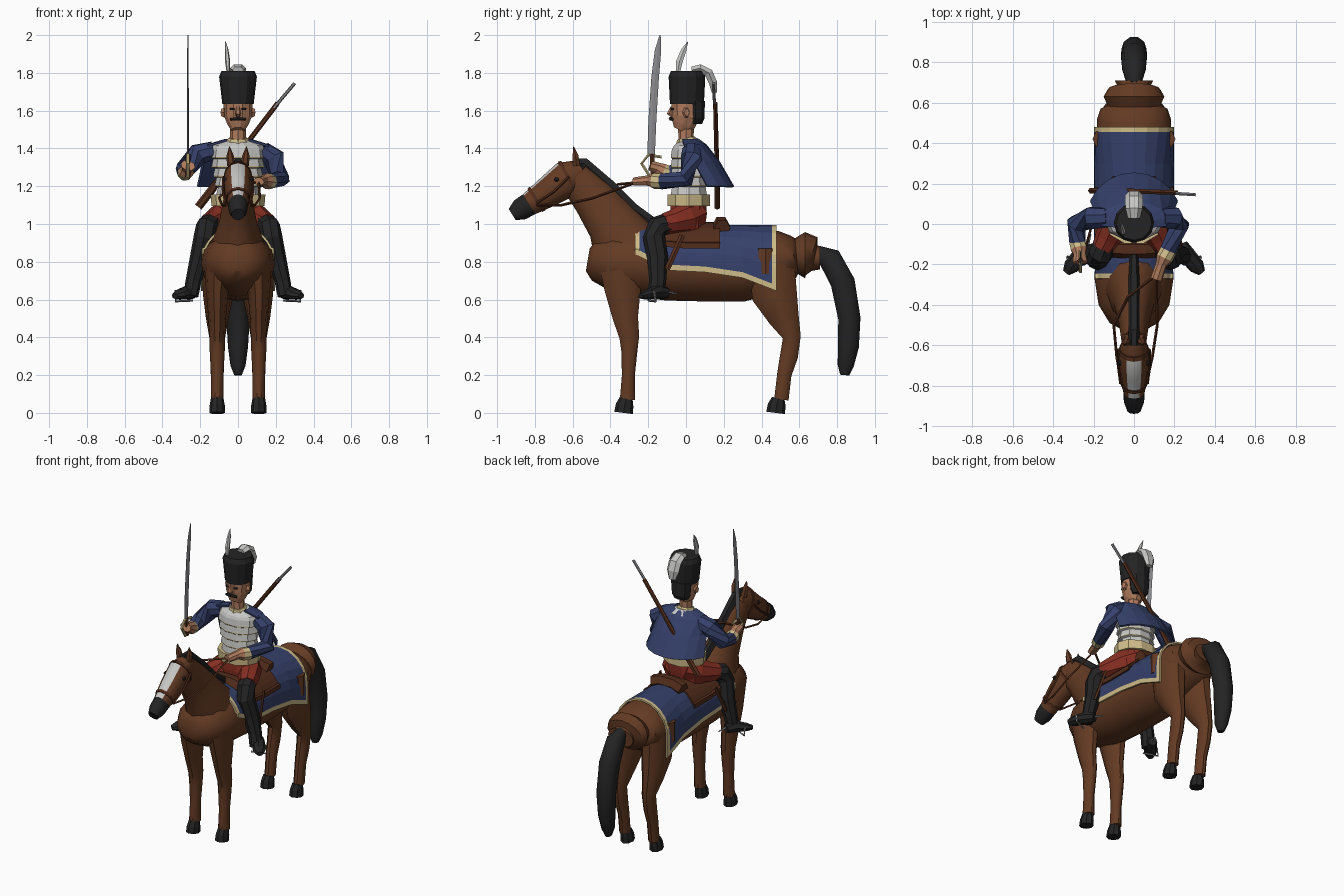
import bpy, bmesh, math
from mathutils import Vector

PALETTE = {
    "horse_brown": (.125, .043, .017), "black": (.017, .017, .018), "blue": (.036, .052, .145),
    "cream": (.62, .50, .25), "red": (.24, .028, .016), "pale_grey": (.56, .56, .55),
    "skin": (.44, .20, .11), "steel": (.26, .26, .28), "leather": (.085, .026, .011),
}
MATS = {}
for key, rgb in PALETTE.items():
    MATS[key] = bpy.data.materials.new(key)
    MATS[key].diffuse_color = (*rgb, 1)


def finish(name, bm, mats, smooth=None):
    bmesh.ops.recalc_face_normals(bm, faces=bm.faces)
    me = bpy.data.meshes.new(name)
    bm.to_mesh(me)
    bm.free()
    for m in mats:
        me.materials.append(MATS[m])
    if smooth:
        me.polygons.foreach_set("use_smooth", [True] * len(me.polygons))
        me.set_sharp_from_angle(angle=math.radians(smooth))
    ob = bpy.data.objects.new(name, me)
    bpy.context.collection.objects.link(ob)
    return ob


def loft(name, stations, *mats, n=8, side=(1, 0, 0), rule=None, smooth=None):
    """Skin of elliptical rings; a station is x, y, z, half width, half depth."""
    bm = bmesh.new()
    pts = [Vector(s[:3]) for s in stations]
    rings = []
    for i, s in enumerate(stations):
        t = (pts[min(i + 1, len(pts) - 1)] - pts[max(i - 1, 0)]).normalized()
        u = Vector(side)
        u = (u - t * u.dot(t)).normalized()
        v = t.cross(u)
        rings.append([bm.verts.new(pts[i] + u * s[3] * math.cos(a) + v * s[-1] * math.sin(a))
                      for a in (2 * math.pi * j / n for j in range(n))])
    for i in range(len(rings) - 1):
        for j in range(n):
            k = (j + 1) % n
            f = bm.faces.new((rings[i][j], rings[i][k], rings[i + 1][k], rings[i + 1][j]))
            f.material_index = rule(i, j) if rule else 0
    for ring, i in ((rings[0], 0), (rings[-1], len(rings) - 2)):
        f = bm.faces.new(ring)
        f.material_index = rule(i, 0) if rule else 0
    return finish(name, bm, mats, smooth)


def pair(name, stations, *mats, **kw):
    for sx, tag in ((1, "left"), (-1, "right")):
        loft(f"{tag}_{name}", [(sx * s[0], *s[1:]) for s in stations], *mats, **kw)


def sheet(name, rows, a, b, zc, *mats, trim=.03, steps=7):
    """Cloth draped over the barrel; a row is y and hem height."""
    bm = bmesh.new()
    grid = []
    for y, hem in rows:
        half = []
        end = math.acos((hem - zc) / b)
        for k in range(steps + 1):
            th = end * k / steps
            half.append((a * math.sin(min(th, math.pi / 2)), y, zc + b * math.cos(th)))
        x, _, z = half[-1]
        half.insert(-1, (x, y, z + trim))
        grid.append([bm.verts.new((-p[0], p[1], p[2])) for p in half[:0:-1]] + [bm.verts.new(p) for p in half])
    last = len(grid[0]) - 2
    for i in range(len(grid) - 1):
        for j in range(last + 1):
            f = bm.faces.new((grid[i][j], grid[i][j + 1], grid[i + 1][j + 1], grid[i + 1][j]))
            if len(mats) > 1 and (i in (0, len(grid) - 2) or j in (0, last)):
                f.material_index = 1
    ob = finish(name, bm, mats)
    mod = ob.modifiers.new("thickness", "SOLIDIFY")
    mod.thickness = .012
    return ob


def box(name, c, size, mat):
    bm = bmesh.new()
    bmesh.ops.create_cube(bm, size=1)
    for v in bm.verts:
        v.co = Vector(c) + Vector([v.co[i] * size[i] for i in range(3)])
    return finish(name, bm, [mat])


def tube(name, pts, r, mat, n=6, side=(1, 0, 0)):
    return loft(name, [(*p, r, r) for p in pts], mat, n=n, side=side)


# Horse barrel with stepped rump
loft("horse_body", [(0, y, z, a, b) for y, z, a, b in (
    (-.52, .81, .06, .06), (-.49, .805, .12, .105), (-.4, .80, .175, .15), (-.27, .79, .195, .175),
    (-.1, .785, .19, .19), (.1, .78, .185, .19), (.3, .78, .185, .19), (.42, .80, .185, .175),
    (.52, .82, .182, .145), (.57, .83, .165, .11), (.585, .83, .13, .095), (.63, .835, .15, .122),
    (.665, .83, .13, .105), (.68, .82, .08, .07), (.71, .82, .095, .06))],
    "horse_brown", n=16, smooth=40)
# Neck, mane, head
loft("horse_neck", [(0, -.27, .82, .15, .2), (0, -.33, .90, .14, .18), (0, -.39, 1.01, .10, .14),
                    (0, -.49, 1.14, .075, .115), (0, -.59, 1.25, .06, .09)], "horse_brown", n=12, smooth=40)
loft("mane", [(0, -.6, 1.32, .024, .03), (0, -.54, 1.32, .028, .035), (0, -.4, 1.2, .028, .035),
              (0, -.28, 1.08, .028, .035), (0, -.15, .99, .02, .03)], "black", n=6)
loft("horse_head", [(0, -.545, 1.285, .05, .06), (0, -.63, 1.24, .075, .098), (0, -.73, 1.17, .07, .082),
                    (0, -.83, 1.105, .053, .062), (0, -.88, 1.075, .05, .058), (0, -.92, 1.05, .035, .035)],
     "horse_brown", "black", "pale_grey", n=12, smooth=40,
     rule=lambda i, j: 1 if i > 2 else 2 if i > 0 and j in (2, 3) else 0)
pair("horse_ear", [(.035, -.58, 1.31, .022, .022), (.042, -.585, 1.36, .02, .018), (.045, -.595, 1.41, .002, .002)],
     "horse_brown", n=6)
pair("horse_eye", [(.066, -.685, 1.235, .014, .014), (.078, -.685, 1.24, .01, .01)], "black", n=6, side=(0, 1, 0))
# Bridle straps
loft("noseband", [(0, -.785, 1.135, .065, .075), (0, -.80, 1.125, .063, .073)], "leather", n=12)
loft("headband", [(0, -.615, 1.248, .075, .098), (0, -.63, 1.24, .079, .102)], "leather", n=12)
pair("cheek_strap", [(.077, -.62, 1.25, .007, .007), (.078, -.7, 1.17, .007, .007), (.066, -.79, 1.11, .007, .007)],
     "leather", n=4)
# Legs and hooves
pair("horse_front_leg", [(.10, -.34, .8, .08, .13), (.11, -.335, .65, .06, .10), (.11, -.32, .5, .046, .07),
                         (.11, -.30, .4, .042, .055), (.11, -.30, .33, .04, .045), (.11, -.305, .2, .033, .036),
                         (.11, -.31, .07, .034, .042)], "horse_brown", n=10, smooth=40)
pair("horse_hind_leg", [(.10, .45, .8, .09, .13), (.105, .47, .62, .08, .125), (.11, .52, .5, .06, .085),
                        (.11, .56, .4, .042, .05), (.11, .545, .3, .038, .05), (.11, .52, .2, .034, .04),
                        (.11, .505, .07, .033, .04)], "horse_brown", n=10, smooth=40)
pair("front_hoof", [(.11, -.315, .075, .034, .036), (.11, -.325, .04, .04, .047), (.11, -.33, 0, .042, .05)], "black")
pair("hind_hoof", [(.11, .49, .075, .034, .036), (.11, .48, .04, .04, .047), (.11, .475, 0, .042, .05)], "black")
pair("hip_panel", [(.15, .42, .735, .055, .05), (.15, .42, .87, .055, .05)], "horse_brown")
loft("tail", [(0, .69, .86, .035, .03), (0, .76, .82, .058, .065), (0, .83, .69, .065, .068), (0, .865, .5, .062, .062),
              (0, .86, .35, .053, .058), (0, .845, .25, .04, .045), (0, .84, .2, .02, .025)], "black", n=10, smooth=40)

# Saddle cloth with border, saddle
sheet("saddle_cloth", [(-.27, .84), (-.245, .83), (-.1, .755), (.1, .745), (.3, .715), (.455, .655), (.48, .645)],
      .197, .205, .79, "blue", "cream")
sheet("saddle", [(-.12, .88), (0, .87), (.18, .87)], .21, .22, .79, "leather")
for nm, y, top in (("cantle", .18, 1.06), ("pommel", -.13, 1.05)):
    loft(nm, [(x, y + abs(x) * .1, top - .05 - abs(x) * .3, .045, .05) for x in (-.11, -.05, .05, .11)],
         "leather", side=(0, 1, 0), n=6)

# Rider legs, boots, stirrups
pair("trouser_leg", [(.03, .05, 1.06, .07, .08), (.09, .0, 1.03, .085, .075), (.13, -.07, 1.01, .065, .065),
                     (.155, -.12, 1.0, .055, .055)], "red", side=(0, 0, 1))
loft("hips", [(0, .01, .95, .13, .09), (0, .01, 1.04, .15, .10), (0, .015, 1.11, .12, .1)], "red", n=10)
pair("boot_shaft", [(.135, -.08, 1.01, .055, .055), (.165, -.15, .985, .06, .06), (.18, -.17, .93, .055, .06),
                    (.205, -.15, .82, .05, .055), (.235, -.15, .7, .042, .045), (.25, -.16, .62, .04, .045)], "black")
pair("boot_foot", [(.235, -.10, .635, .03, .03), (.26, -.15, .64, .042, .04), (.31, -.21, .625, .04, .027),
                   (.335, -.24, .618, .02, .015)], "black")
pair("stirrup", [(.24, -.20, .595, .006, .006), (.33, -.16, .59, .006, .006), (.33, -.17, .65, .006, .006)],
     "steel", n=4, side=(0, 1, 0))
pair("spur", [(.23, -.11, .64, .007, .007), (.215, -.05, .63, .005, .005)], "steel", n=4)
pair("stirrup_strap", [(.212, -.02, .94, .006, .015), (.235, -.1, .76, .006, .015)], "leather", n=4)

# Jacket in tiers, belt, neck
tiers = []
for k in range(5):
    z = 1.15 + k * .05
    tiers += [(0, .015, z, .115 + k * .008, .1), (0, .015, z + .006, .115 + k * .008, .1),
              (0, .015, z + .045, .105 + k * .009, .094)]
loft("jacket", tiers + [(0, .015, 1.42, .13, .085), (0, .01, 1.445, .06, .055)], "pale_grey", "cream", n=10,
     rule=lambda i, j: int(i % 3 == 0 and 0 < i < 14))
loft("belt", [(0, .015, 1.095, .14, .118), (0, .015, 1.155, .145, .118)], "cream", n=10)
loft("collar", [(0, .005, 1.43, .07, .06), (0, .0, 1.455, .05, .048)], "cream", n=8)
loft("neck", [(0, 0, 1.42, .042, .04), (0, 0, 1.54, .042, .042)], "skin")

# Head, hair, moustache, fur cap with plume and hanging bag
loft("head", [(0, -.03, 1.495, .035, .04), (0, -.015, 1.525, .055, .065), (0, 0, 1.57, .074, .078),
              (0, 0, 1.66, .078, .082)], "skin", n=10)
loft("nose", [(0, -.075, 1.62, .008, .008), (0, -.088, 1.585, .016, .016), (0, -.07, 1.57, .012, .01)], "skin", n=6)
pair("ear", [(.07, .0, 1.59, .02, .03), (.088, .005, 1.59, .014, .022)], "skin", n=6, side=(0, 1, 0))
loft("hair", [(0, .05, 1.53, .05, .035), (0, .05, 1.56, .068, .048), (0, .05, 1.65, .076, .05)], "black", n=8)
pair("moustache", [(.0, -.082, 1.558, .01, .01), (.04, -.072, 1.553, .008, .008)], "black", n=6, side=(0, 1, 0))
pair("eye", [(.02, -.077, 1.61, .006, .006), (.042, -.069, 1.61, .006, .006)], "black", n=6, side=(0, 1, 0))
loft("fur_cap", [(0, .005, 1.635, .083, .09), (0, .005, 1.78, .1, .097), (0, .005, 1.81, .088, .085)], "black", n=12)
loft("plume", [(-.05, -.045, 1.79, .008, .012), (-.055, -.035, 1.86, .014, .02), (-.06, -.012, 1.92, .01, .016),
               (-.066, .01, 1.965, .002, .002)], "pale_grey", n=6)
loft("cap_bag", [(0, .03, 1.815, .03, .02), (0, .075, 1.825, .042, .024), (0, .12, 1.80, .045, .027),
                 (0, .142, 1.75, .045, .025), (0, .15, 1.695, .025, .015)], "pale_grey", n=6)

# Cape over the back
bm = bmesh.new()
rows = []
for z, rx, ry, y0, lo in ((1.45, .07, .06, .01, -30), (1.42, .17, .09, .02, -20), (1.33, .19, .15, .03, 5),
                          (1.2, .235, .225, .03, 22)):
    rows.append([bm.verts.new((rx * math.cos(a), y0 + ry * math.sin(a), z))
                 for a in (math.radians(lo + (180 - 2 * lo) * k / 8) for k in range(9))])
for r, s in zip(rows, rows[1:]):
    for k in range(8):
        bm.faces.new((r[k], r[k + 1], s[k + 1], s[k]))
finish("cape", bm, ["blue"]).modifiers.new("thickness", "SOLIDIFY").thickness = .012

# Arms: blue sleeve, cream cuff, hand
arm_rule = lambda i, j: 0 if i < 3 else 1 if i == 3 else 2
loft("right_arm", [(-.13, .03, 1.39, .05, .05), (-.21, .03, 1.37, .06, .058), (-.285, .0, 1.285, .05, .05),
                   (-.28, -.09, 1.27, .042, .042), (-.272, -.125, 1.28, .042, .042), (-.268, -.15, 1.295, .032, .032),
                   (-.265, -.19, 1.31, .028, .04)], "blue", "cream", "skin", side=(.3, .3, 1), rule=arm_rule)
loft("left_arm", [(.13, .03, 1.39, .05, .05), (.19, .03, 1.35, .06, .058), (.225, .0, 1.24, .05, .05),
                  (.17, -.13, 1.225, .042, .042), (.15, -.17, 1.228, .042, .042), (.135, -.2, 1.23, .028, .028),
                  (.11, -.275, 1.225, .022, .03)], "blue", "cream", "skin", side=(.3, .3, 1), rule=arm_rule)

# Sabre
loft("sabre_blade", [(-.265, -.185, 1.36, .005, .02), (-.265, -.178, 1.55, .005, .021), (-.265, -.163, 1.78, .004, .02),
                     (-.265, -.148, 1.92, .004, .017), (-.265, -.137, 2.0, .002, .003)], "steel", n=4)
tube("sabre_grip", [(-.265, -.175, 1.25), (-.265, -.18, 1.37)], .014, "leather")
tube("sabre_guard", [(-.265, -.13, 1.355), (-.265, -.2, 1.365), (-.265, -.235, 1.32), (-.265, -.19, 1.25)], .009, "cream")

# Carbine slung across the back
loft("carbine_stock", [(-.21, .165, 1.09, .022, .016), (-.14, .165, 1.18, .022, .016), (-.08, .165, 1.26, .014, .014),
                       (.21, .155, 1.64, .013, .013)], "leather", n=6, side=(0, 0, 1))
tube("carbine_barrel", [(.19, .152, 1.615), (.3, .145, 1.745)], .009, "steel", side=(0, 0, 1))

# Reins
tube("left_rein", [(.11, -.25, 1.225), (.115, -.5, 1.135), (.09, -.66, 1.10), (.06, -.79, 1.10)], .007, "leather", n=4)
tube("right_rein", [(.10, -.26, 1.22), (-.03, -.36, 1.21), (-.1, -.5, 1.14), (-.085, -.66, 1.10), (-.06, -.79, 1.10)],
     .007, "leather", n=4, side=(0, 0, 1))
